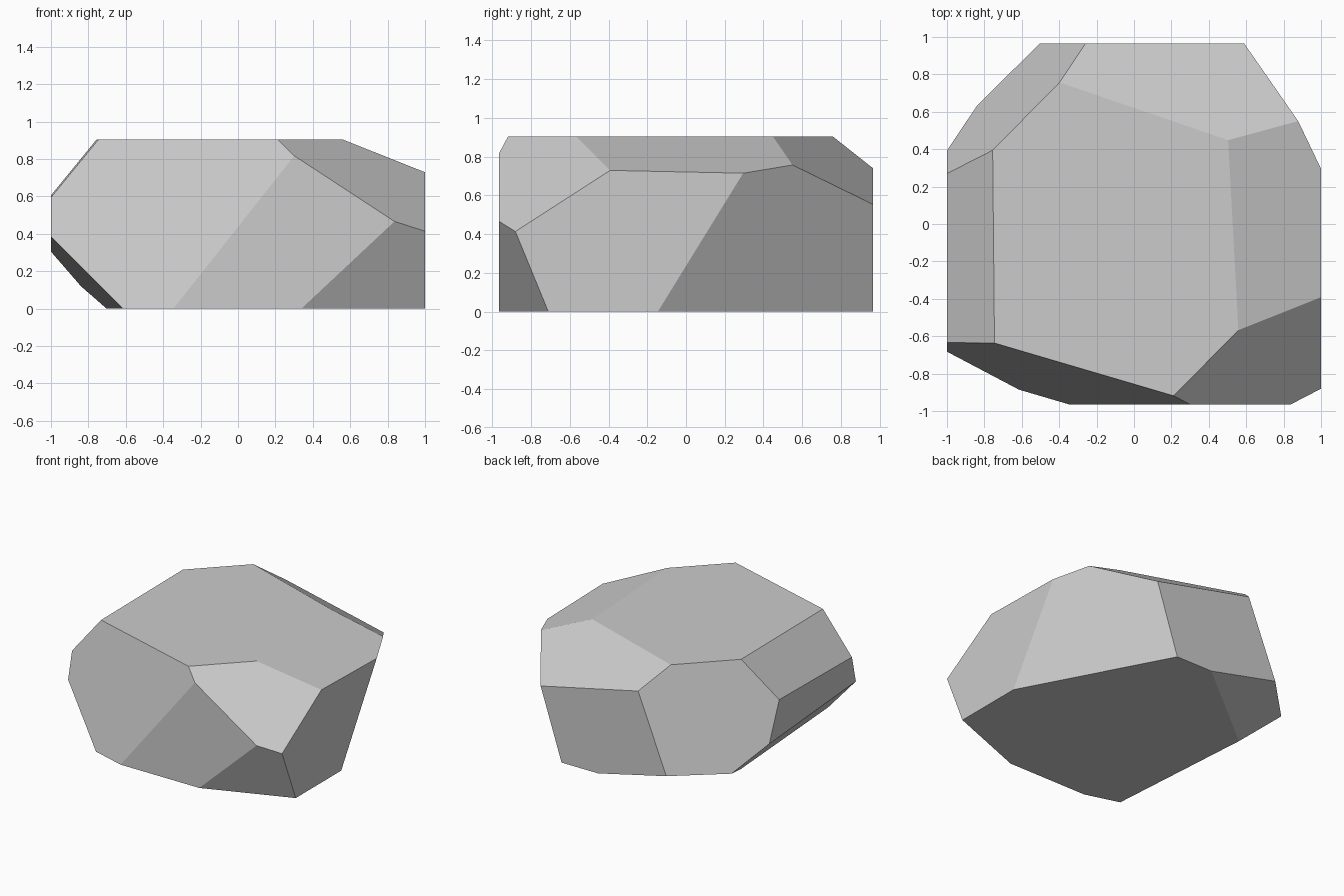
import bpy
import bmesh
from mathutils import Vector

cube = bpy.data.objects.get("Cube")
if cube:
    bpy.data.objects.remove(cube, do_unlink=True)

# Stone colour
stone = bpy.data.materials.new("stone_grey")
stone.use_nodes = True
grey = (0.6, 0.6, 0.6, 1.0)
stone.diffuse_color = grey
stone.node_tree.nodes["Principled BSDF"].inputs["Base Color"].default_value = grey

# Rough block before chiselling
WIDTH, DEPTH, HEIGHT = 2.0, 1.93, 0.905
bm = bmesh.new()
bmesh.ops.create_cube(bm, size=1.0)
for v in bm.verts:
    v.co = Vector((v.co.x * WIDTH, v.co.y * DEPTH, (v.co.z + 0.5) * HEIGHT))

# Chiselled facets: outward direction and offset of each cut
facets = [
    ((-0.234, -0.795, 0.185), 0.848),       # front face
    ((0.117, -0.304, -0.125), 0.333),       # lower front left corner
    ((0.0604, -0.0595, 0.0923), 0.151),     # upper front left corner
    ((0.1785, 0.0096, 0.4584), 0.509),      # upper left slope
    ((0.161, 0.086, -0.053), 0.1485),       # back left side
    ((0.0465, 0.1358, 0.2113), 0.2755),     # upper back slope
    ((-0.365, 0.36, 0.148), 0.5517),        # back right side
    ((-0.3126, -0.003, 0.2563), 0.467),     # upper right slope
    ((-0.43, -0.031, -0.413), 0.292),       # lower right undercut
    ((-0.645, 0.8, -2.8), 0.714),           # lower back right undercut
]


def chisel(direction, offset):
    """Slice away everything beyond a plane and cap the cut with one face."""
    n = Vector(direction)
    bmesh.ops.bisect_plane(
        bm, geom=bm.verts[:] + bm.edges[:] + bm.faces[:], dist=1e-5,
        plane_co=n * (offset / n.length_squared), plane_no=n, clear_outer=True)
    rim = [e for e in bm.edges if e.is_boundary]
    bmesh.ops.contextual_create(bm, geom=rim)


for direction, offset in facets:
    chisel(direction, offset)
bmesh.ops.recalc_face_normals(bm, faces=bm.faces[:])

mesh = bpy.data.meshes.new("rock")
bm.to_mesh(mesh)
bm.free()
mesh.materials.append(stone)
rock = bpy.data.objects.new("rock", mesh)
bpy.context.collection.objects.link(rock)
